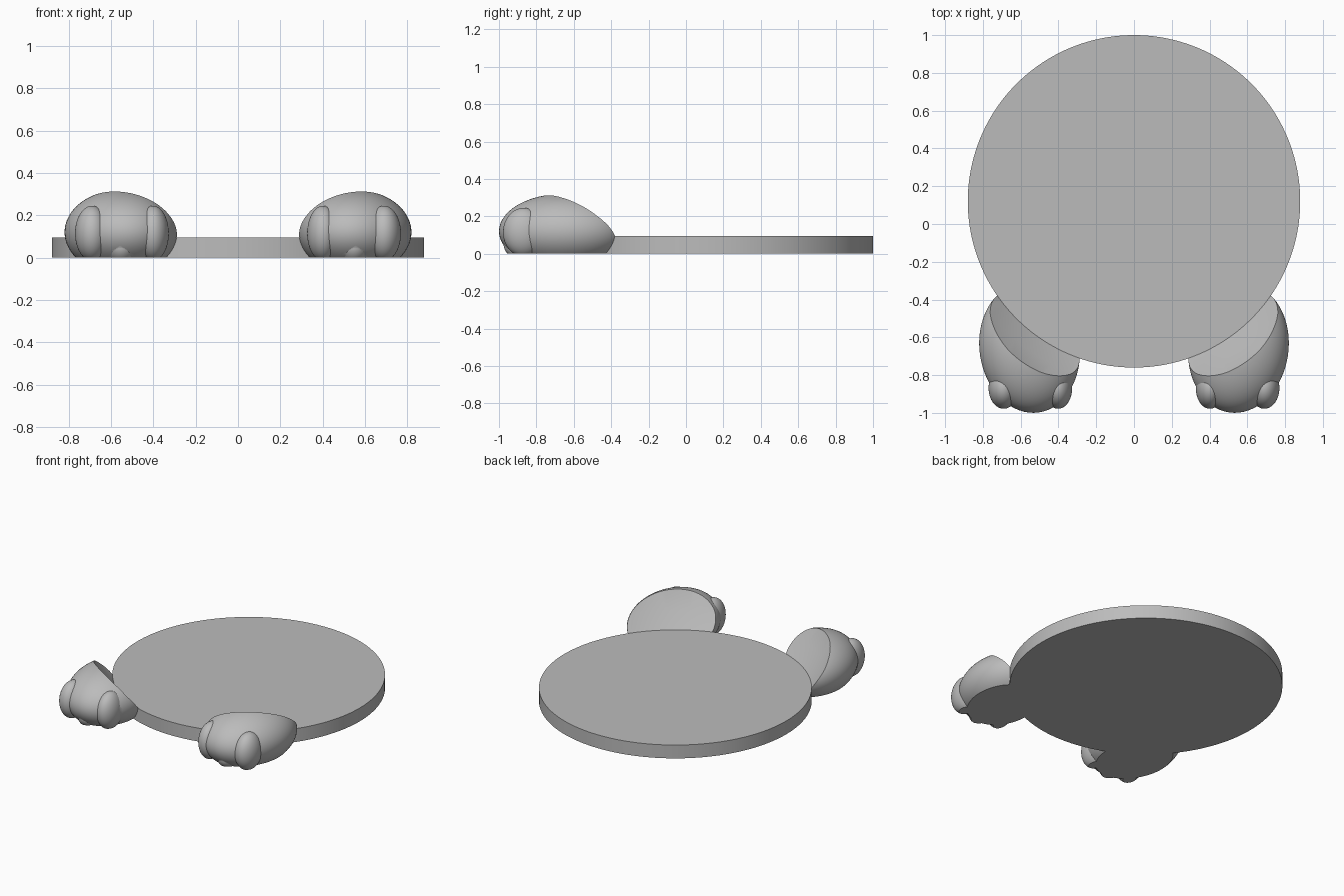
import bpy, bmesh, math
from mathutils import Matrix, Vector

if "Cube" in bpy.data.objects:
    bpy.data.objects.remove(bpy.data.objects["Cube"])

CENTRE = Vector((0, 0.12, 0))
RADIUS, HEIGHT = 0.88, 0.095

grey = bpy.data.materials.new("plain_grey")
grey.use_nodes = True
grey.diffuse_color = (0.5, 0.5, 0.5, 1)
grey.node_tree.nodes["Principled BSDF"].inputs["Base Color"].default_value = (0.5, 0.5, 0.5, 1)


def add_object(name, bm):
    mesh = bpy.data.meshes.new(name)
    bm.to_mesh(mesh)
    bm.free()
    mesh.materials.append(grey)
    obj = bpy.data.objects.new(name, mesh)
    bpy.context.collection.objects.link(obj)
    return obj


def ellipsoid(name, centre, radii, turn=0):
    bm = bmesh.new()
    place = (Matrix.Translation(centre) @ Matrix.Rotation(math.radians(turn), 4, "Z")
             @ Matrix.Diagonal((*radii, 1)))
    bmesh.ops.create_uvsphere(bm, u_segments=64, v_segments=40, radius=1, matrix=place)
    return add_object(name, bm)


def lathe(name, profile, steps=160):
    """Closed solid of revolution about the disc axis."""
    bm = bmesh.new()
    rings = []
    for r, z in profile:
        angles = [2 * math.pi * i / steps for i in range(steps)]
        rings.append([bm.verts.new(CENTRE + Vector((r * math.cos(a), r * math.sin(a), z)))
                      for a in angles])
    for low, high in zip(rings, rings[1:]):
        for i in range(steps):
            j = (i + 1) % steps
            bm.faces.new((low[i], low[j], high[j], high[i]))
    bm.faces.new(rings[0][::-1])
    bm.faces.new(rings[-1])
    return add_object(name, bm)


def smooth(obj):
    bpy.ops.object.select_all(action="DESELECT")
    obj.select_set(True)
    bpy.context.view_layer.objects.active = obj
    bpy.ops.object.shade_smooth_by_angle(angle=math.radians(30))


# Round base plate
base = lathe("base_plate", [(RADIUS, 0), (RADIUS, HEIGHT)])
smooth(base)

# Foot body and its three toes
foot = ellipsoid("left_foot", (0.553, -0.656, 0.12), (0.265, 0.345, 0.2), -8)
toes = [
    ellipsoid("inner_toe", (0.402, -0.868, 0.115), (0.075, 0.11, 0.13)),
    ellipsoid("outer_toe", (0.69, -0.868, 0.115), (0.08, 0.11, 0.13)),
    ellipsoid("middle_toe", (0.55, -0.85, 0.05), (0.08, 0.125, 0.09)),
]

# Cutters: flared bowl above the plate, and everything below the ground
bowl = lathe("bowl_cutter", [(0.879, -0.2), (0.879, HEIGHT), (0.965, 0.2), (1.03, 0.3), (1.08, 0.4)])
ground = lathe("ground_cutter", [(2, -0.5), (2, 0)])

helpers = toes + [bowl, ground]
for helper in helpers:
    helper.hide_render = True
    mod = foot.modifiers.new(helper.name, "BOOLEAN")
    mod.operation = "UNION" if helper in toes else "DIFFERENCE"
    mod.solver = "EXACT"
    mod.object = helper

# Bake the cuts, then discard the helpers
graph = bpy.context.evaluated_depsgraph_get()
baked = bpy.data.meshes.new_from_object(foot.evaluated_get(graph))
foot.modifiers.clear()
foot.data = baked
for helper in helpers:
    bpy.data.objects.remove(helper)
baked.materials.clear()
baked.materials.append(grey)

# Mirrored right foot
bm = bmesh.new()
bm.from_mesh(baked)
bmesh.ops.scale(bm, vec=(-1, 1, 1), verts=bm.verts)
bmesh.ops.reverse_faces(bm, faces=bm.faces)
other = add_object("right_foot", bm)

for obj in (foot, other):
    smooth(obj)
